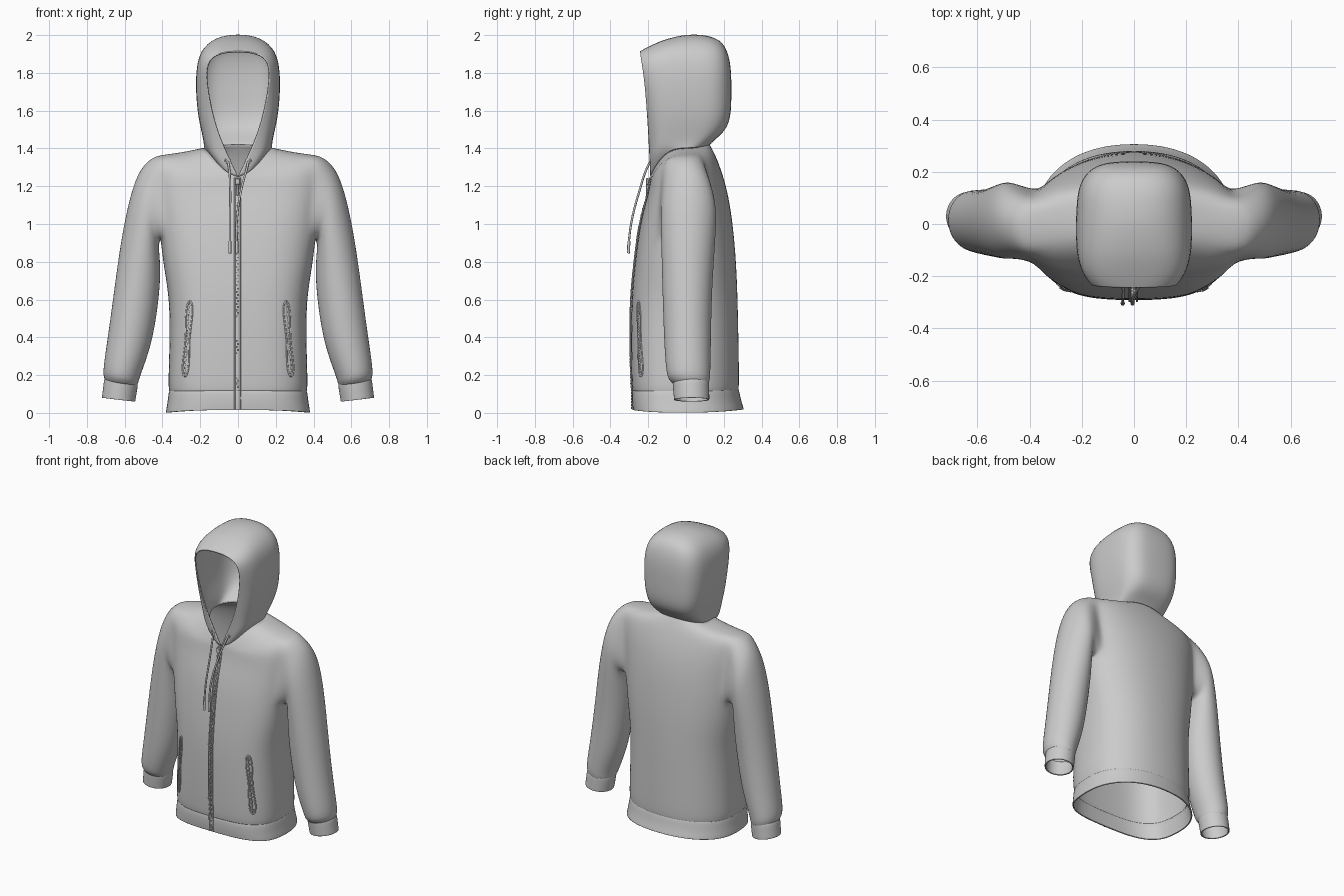
import bpy, bmesh
from math import pi, sin, cos, acos
from mathutils import Vector, Matrix

if "Cube" in bpy.data.objects:
    bpy.data.objects.remove(bpy.data.objects["Cube"])

# ---------- helpers ----------
def half_ring(a, yf, yb, zf, zs, zb, x0=0, pf=.65, pb=.9, q=2):
    """13 points from the front (x0) round the +x side to the back centre."""
    t0 = -acos((x0 / a) ** (1 / pf))
    s0 = abs(sin(t0))
    pts = []
    for k in range(13):
        if k <= 6:
            t = t0 * (1 - k / 6)
            s = abs(sin(t)) / s0
            y, z, p = yf * s ** pf, zs + (zf - zs) * s ** q, pf
        else:
            t = (k - 6) / 6 * pi / 2
            s = sin(t)
            y, z, p = yb * s ** pb, zs + (zb - zs) * s * s, pb
        pts.append((a * max(cos(t), 0) ** p, y, z))
    return pts

def tube_ring(xo, zo, xi, zi, yc, hd, n=14, grow=1.03):
    """Closed sleeve section through an outer and an inner point."""
    c = Vector(((xo + xi) / 2, yc, (zo + zi) / 2))
    u = Vector(((xo - xi) / 2, 0, (zo - zi) / 2))
    return [c + (u * cos(2 * pi * i / n) - Vector((0, hd * sin(2 * pi * i / n), 0))) * grow
            for i in range(n)]

def bridge(bm, r1, r2, closed=False):
    n = len(r1)
    for i in range(n if closed else n - 1):
        j = (i + 1) % n
        bm.faces.new((r1[i], r1[j], r2[j], r2[i]))

def loft(bm, rows, closed=False):
    grid = [[bm.verts.new(p) for p in r] for r in rows]
    for r1, r2 in zip(grid, grid[1:]):
        bridge(bm, r1, r2, closed)
    return grid

def finish(name, bm, cloth=0.0, smooth=True):
    bmesh.ops.recalc_face_normals(bm, faces=bm.faces)
    me = bpy.data.meshes.new(name)
    bm.to_mesh(me)
    bm.free()
    for p in me.polygons:
        p.use_smooth = smooth
    ob = bpy.data.objects.new(name, me)
    bpy.context.collection.objects.link(ob)
    if cloth:
        m = ob.modifiers.new("mirror", 'MIRROR')
        m.merge_threshold = .0005
        s = ob.modifiers.new("smooth", 'SUBSURF')
        s.levels = s.render_levels = 2
        t = ob.modifiers.new("thickness", 'SOLIDIFY')
        t.thickness, t.offset = cloth, 0
    return ob

def cord(name, pts, r, cyclic=False):
    cu = bpy.data.curves.new(name, 'CURVE')
    cu.dimensions, cu.bevel_depth, cu.bevel_resolution = '3D', r, 2
    cu.resolution_u, cu.use_fill_caps = 6, True
    sp = cu.splines.new('BEZIER')
    sp.bezier_points.add(len(pts) - 1)
    for b, p in zip(sp.bezier_points, pts):
        b.co = p
        b.handle_left_type = b.handle_right_type = 'AUTO'
    sp.use_cyclic_u = cyclic
    ob = bpy.data.objects.new(name, cu)
    bpy.context.collection.objects.link(ob)

# ---------- torso and sleeves, one cloth ----------
# half width, front y, back y, then z at front, side, back
TORSO = [(.362, -.281, .276, .115, .110, .120),
         (.369, -.287, .280, .145, .140, .150),
         (.361, -.291, .277, .35, .35, .35),
         (.360, -.288, .272, .60, .60, .60),
         (.392, -.272, .264, .78, .77, .80),
         (.410, -.250, .248, .95, .93, .98),
         (.422, -.228, .230, 1.06, 1.06, 1.11),
         (.440, -.200, .203, 1.16, 1.21, 1.23),
         (.440, -.188, .165, 1.225, 1.358, 1.335),
         (.300, -.186, .142, 1.24, 1.374, 1.385, 0, .85, .9, 2.3),
         (.178, -.185, .122, 1.25, 1.400, 1.42, 0, 1, .9, 3)]
SLEEVE = [(.515, 1.30, .425, .90, .014, .142),
          (.568, 1.15, .420, .84, .013, .143),
          (.615, .92, .413, .74, .010, .135),
          (.650, .66, .425, .58, .006, .126),
          (.685, .40, .460, .36, .008, .120),
          (.711, .23, .525, .19, .012, .113),
          (.707, .19, .530, .165, .018, .104),
          (.698, .17, .538, .148, .025, .092)]

bm = bmesh.new()
g = loft(bm, [half_ring(*r) for r in TORSO])
# open the armhole, then carry its edge down the sleeve
patch = [w for r in g[5:9] for w in r[4:9]]
hole = [f for f in bm.faces if all(v in patch for v in f.verts)]
edge = ([g[8][6], g[8][5], g[8][4], g[7][4], g[6][4]] + g[5][4:9] +
        [g[6][8], g[7][8], g[8][8], g[8][7]])
bmesh.ops.delete(bm, geom=hole, context='FACES_ONLY')
bmesh.ops.delete(bm, geom=[e for e in bm.edges if not e.link_faces], context='EDGES')
bmesh.ops.delete(bm, geom=[v for v in bm.verts if not v.link_faces], context='VERTS')
s = loft(bm, [tube_ring(*r) for r in SLEEVE], True)
bridge(bm, edge, s[0], True)
# sewn crease round the armhole
crease = bm.edges.layers.float.new('crease_edge')
for i in range(14):
    bm.edges.get((edge[i - 1], edge[i]))[crease] = .35
finish("jacket_body", bm, .008)

# ---------- hem band and cuffs ----------
bm = bmesh.new()
loft(bm, [half_ring(*r) for r in [(.362, -.280, .276, .122, .117, .127),
                                  (.367, -.285, .281, .108, .103, .113),
                                  (.372, -.285, .290, .06, .055, .065),
                                  (.380, -.281, .304, .025, .012, .025),
                                  (.380, -.280, .305, .016, .001, .018)]])
finish("hem_band", bm, .008)

bm = bmesh.new()
loft(bm, [tube_ring(*r) for r in [(.698, .185, .536, .160, .025, .090),
                                  (.706, .172, .534, .145, .026, .093),
                                  (.711, .125, .541, .102, .028, .091),
                                  (.716, .088, .547, .066, .030, .090),
                                  (.716, .080, .548, .060, .030, .089)]], True)
finish("cuffs", bm, .008)

# ---------- hood ----------
# opening x, y, z, then half width, side z, back y, back z, front fall
HOOD = [(.033, -.188, 1.32, .178, 1.435, .145, 1.445, 2),
        (.080, -.193, 1.42, .190, 1.49, .202, 1.49, 2),
        (.125, -.200, 1.54, .210, 1.58, .236, 1.56, 2),
        (.155, -.210, 1.68, .220, 1.70, .238, 1.69, 2),
        (.170, -.222, 1.79, .219, 1.81, .238, 1.81, 2),
        (.157, -.236, 1.872, .200, 1.915, .222, 1.905, 1.5),
        (.090, -.241, 1.908, .122, 1.988, .190, 1.958, 1),
        (0, -.241, 1.913, .00001, 2.006, .165, 1.972, .9)]
rows = [half_ring(*TORSO[-1])]
rows += [half_ring(a, y, yb, z, zs, zb, x, .6, .6, q) for x, y, z, a, zs, yb, zb, q in HOOD]
bm = bmesh.new()
loft(bm, rows)
finish("hood", bm, .008)

# ---------- zips ----------
def front_y(x, z):
    """Depth of the torso front at x, z."""
    for r1, r2 in zip(TORSO, TORSO[1:]):
        if z <= r2[3]:
            break
    f = min(max((z - r1[3]) / (r2[3] - r1[3]), 0), 1)
    a, y = r1[0] + (r2[0] - r1[0]) * f, r1[1] + (r2[1] - r1[1]) * f
    c = (abs(x) / a) ** (1 / .65)
    return y * (1 - c * c) ** .325

def zip_teeth(name, x1, z1, x2, z2, step, size):
    bm = bmesh.new()
    n = int(abs(z2 - z1) / step)
    for i in range(n + 1):
        x, z = x1 + (x2 - x1) * i / n, z1 + (z2 - z1) * i / n
        off = size * (.35 if i % 2 else -.35)
        m = Matrix.Translation((x + off, front_y(x, z) - .004, z))
        bmesh.ops.create_cube(bm, size=1, matrix=m @ Matrix.Diagonal((size, .010, step * .7, 1)))
    finish(name, bm, smooth=False)

zip_teeth("front_zip_teeth", -.003, .025, -.003, 1.24, .016, .009)
for sx, side in ((-1, "left"), (1, "right")):
    cord(side + "_zip_tape", [(-.003 + sx * .014, front_y(0, z) - .004, z)
                              for z in (.02, .12, .35, .6, .78, .95, 1.06, 1.16, 1.245)], .004)

# zip slider and pull tab
bm = bmesh.new()
for z, w, h in ((1.225, .026, .035), (1.18, .014, .06)):
    m = Matrix.Translation((-.003, -.205, z)) @ Matrix.Diagonal((w, .014, h, 1))
    bmesh.ops.create_cube(bm, size=1, matrix=m)
bmesh.ops.bevel(bm, geom=bm.edges[:], offset=.003, segments=1, affect='EDGES')
finish("zip_pull", bm, smooth=False)

# ---------- pockets, drawstrings, eyelets ----------
for sx, side in ((-1, "left"), (1, "right")):
    zip_teeth(side + "_pocket_zip", sx * .280, .21, sx * .255, .575, .014, .007)
    ends = [(.280, .21), (.2675, .39), (.255, .575)]
    loop = [(x + .011, z) for x, z in ends] + [(.255, .590)]
    loop += [(x - .011, z) for x, z in ends[::-1]] + [(.281, .195)]
    cord(side + "_pocket_welt", [(sx * x, front_y(x, z) + .001, z) for x, z in loop], .005, True)

    low = -.043 if sx < 0 else -.006
    cord(side + "_drawstring", [(sx * .055, -.185, 1.335), (sx * .048, -.205, 1.30),
                                ((sx * .04 + low) / 2, -.245, 1.18), (low, -.287, 1.02),
                                (low, -.303, .90), (low, -.306, .85)], .006)
    cord(side + "_drawstring_tip", [(low, -.302, .91), (low, -.305, .845)], .008)
    cord(side + "_eyelet", [(sx * .055 + .012 * cos(i * pi / 4), -.188, 1.335 + .012 * sin(i * pi / 4))
                            for i in range(8)], .004, True)
